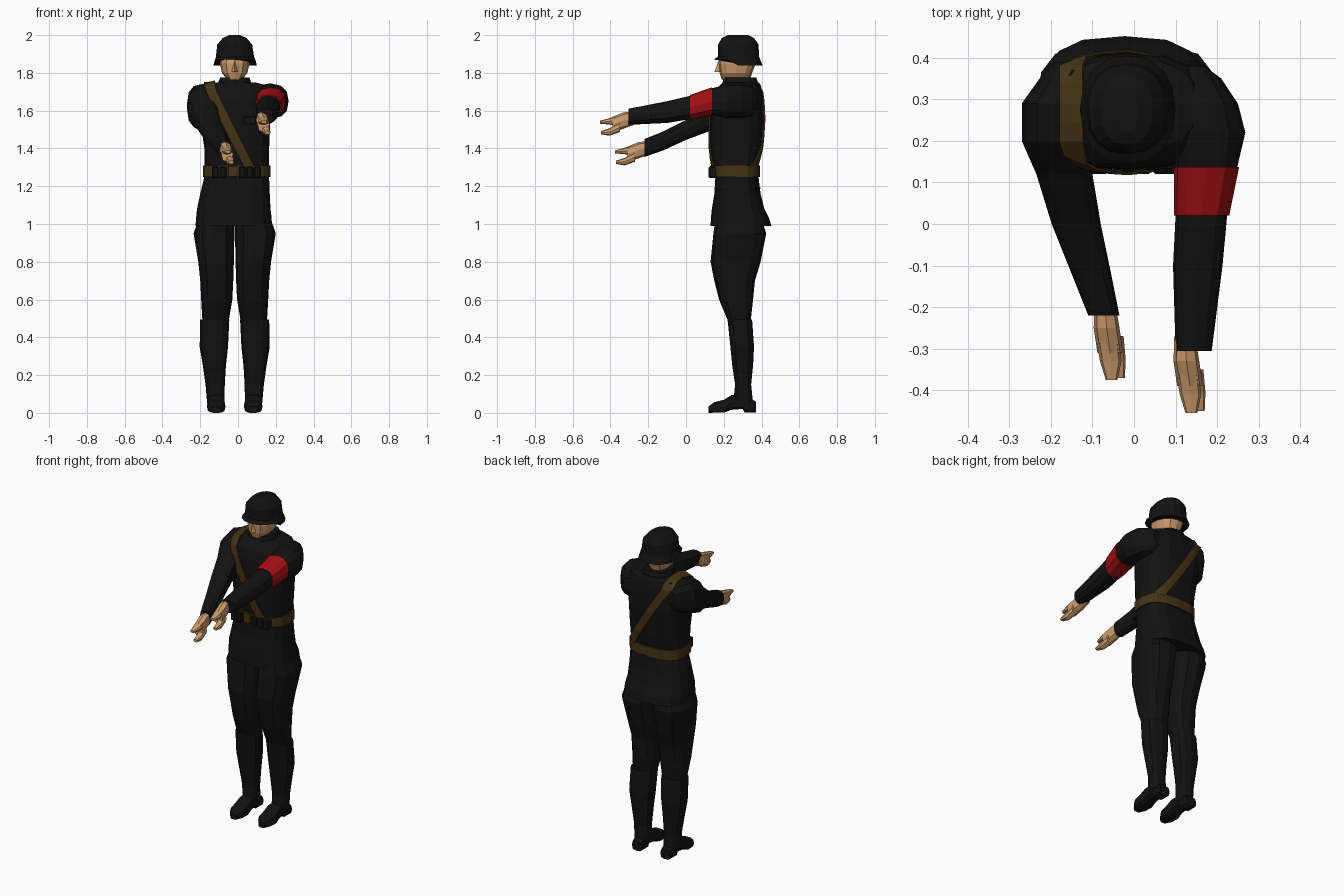
import bpy, bmesh, math
from mathutils import Vector
from mathutils.bvhtree import BVHTree


def mat(name, r, g, b):
    m = bpy.data.materials.new(name)
    m.diffuse_color = (r, g, b, 1)
    return m


BLACK = mat("black cloth", 0.006, 0.006, 0.006)
BROWN = mat("brown leather", 0.055, 0.033, 0.008)
SKIN = mat("skin", 0.62, 0.33, 0.155)
RED = mat("red cloth", 0.36, 0.005, 0.007)
BUTTON = mat("dull button", 0.025, 0.02, 0.012)


def make(name, bm, material):
    bmesh.ops.recalc_face_normals(bm, faces=bm.faces)
    me = bpy.data.meshes.new(name)
    bm.to_mesh(me)
    bm.free()
    me.materials.append(material)
    ob = bpy.data.objects.new(name, me)
    bpy.context.collection.objects.link(ob)
    return ob


def power(v, e):
    return math.copysign(abs(v) ** e, v)


def loft(name, rings, material, axis="z", n=12, e=0.8):
    """Skin rings (position, a min, a max, b min, b max) along an axis."""
    bm = bmesh.new()
    loops = []
    for p, a0, a1, b0, b1 in rings:
        loop = []
        for i in range(n):
            t = 2 * math.pi * i / n
            a = (a0 + a1) / 2 + (a1 - a0) / 2 * power(math.cos(t), e)
            b = (b0 + b1) / 2 + (b1 - b0) / 2 * power(math.sin(t), e)
            loop.append(bm.verts.new((a, b, p) if axis == "z" else (a, p, b)))
        loops.append(loop)
    for lo, hi in zip(loops, loops[1:]):
        for i in range(n):
            j = (i + 1) % n
            bm.faces.new((lo[i], lo[j], hi[j], hi[i]))
    bm.faces.new(loops[0])
    bm.faces.new(loops[-1])
    return make(name, bm, material)


def box(name, x0, x1, y0, y1, z0, z1, material, bevel=0.006):
    bm = bmesh.new()
    bmesh.ops.create_cube(bm, size=1)
    for v in bm.verts:
        v.co = ((x0 + x1) / 2 + v.co.x * (x1 - x0),
                (y0 + y1) / 2 + v.co.y * (y1 - y0),
                (z0 + z1) / 2 + v.co.z * (z1 - z0))
    if bevel:
        bmesh.ops.bevel(bm, geom=bm.edges[:], offset=bevel, segments=1, affect="EDGES")
    return make(name, bm, material)


def tree(*obs):
    verts, polys = [], []
    for ob in obs:
        k = len(verts)
        verts += [v.co.copy() for v in ob.data.vertices]
        polys += [[k + i for i in p.vertices] for p in ob.data.polygons]
    return BVHTree.FromPolygons(verts, polys)


MID = -0.035   # twice the body's middle x


def mirrored(rings):
    return [(p, MID - a1, MID - a0, b0, b1) for p, a0, a1, b0, b1 in rings]


# Tunic with flared skirt
tunic = loft("tunic", [
    (0.99, -.225, .18, .13, .452), (1.03, -.222, .178, .132, .44),
    (1.08, -.217, .172, .137, .415), (1.16, -.2, .168, .15, .395),
    (1.24, -.18, .165, .155, .385), (1.31, -.178, .165, .14, .383),
    (1.40, -.178, .165, .13, .40), (1.55, -.2, .17, .128, .41),
    (1.65, -.21, .175, .132, .41), (1.70, -.21, .175, .145, .405),
    (1.735, -.18, .15, .18, .395), (1.75, -.12, .09, .195, .385)], BLACK, n=16, e=0.72)
loft("collar", [(1.735, -.11, .075, .19, .385), (1.775, -.095, .06, .2, .372)], BLACK)

# Sleeves, both stretched forward
left_sleeve = loft("left_sleeve", [
    (.39, -.19, -.12, 1.62, 1.70), (.36, -.22, -.1, 1.56, 1.73),
    (.29, -.27, -.1, 1.53, 1.742), (.2, -.27, -.1, 1.5, 1.72),
    (.12, -.235, -.1, 1.49, 1.64), (0, -.198, -.08, 1.445, 1.55),
    (-.12, -.15, -.055, 1.39, 1.49), (-.22, -.11, -.035, 1.355, 1.45)], BLACK, "y")
loft("right_sleeve", [
    (.38, .1, .17, 1.62, 1.70), (.35, .09, .21, 1.57, 1.73),
    (.29, .09, .25, 1.56, 1.745), (.22, .09, .268, 1.56, 1.74),
    (.135, .1, .248, 1.578, 1.718), (.02, .1, .224, 1.555, 1.678),
    (-.1, .094, .213, 1.535, 1.65), (-.305, .1, .187, 1.525, 1.61)], BLACK, "y")
loft("armband", [(.137, .096, .253, 1.573, 1.723), (.02, .096, .229, 1.55, 1.683)],
     RED, "y")


# Hands: palm, upper finger group and lower finger group
def hand(side, dx, dy, dz):
    def part(name, rings):
        loft(side + name, [(p + dy, a0 + dx, a1 + dx, b0 + dz, b1 + dz)
                           for p, a0, a1, b0, b1 in rings], SKIN, "y", n=8)
    part("_palm", [(-.19, -.095, -.045, 1.37, 1.44), (-.25, -.097, -.035, 1.348, 1.434),
                   (-.31, -.088, -.026, 1.328, 1.41)])
    part("_upper_fingers", [(-.28, -.09, -.035, 1.365, 1.42), (-.33, -.082, -.03, 1.37, 1.402),
                            (-.375, -.068, -.04, 1.374, 1.39)])
    part("_lower_fingers", [(-.27, -.075, -.025, 1.33, 1.38), (-.325, -.06, -.02, 1.31, 1.35),
                            (-.37, -.05, -.022, 1.318, 1.335)])


hand("left", 0, 0, 0)
hand("right", .192, -.08, .157)

# Head and helmet
loft("head", [
    (1.70, -.062, .027, .235, .345), (1.755, -.062, .027, .225, .342),
    (1.766, -.058, .023, .188, .34), (1.80, -.085, .05, .178, .35),
    (1.85, -.096, .061, .172, .37), (1.9, -.09, .055, .18, .37)], SKIN)
loft("nose", [(1.805, -.032, -.003, .15, .2), (1.825, -.03, -.005, .158, .2),
              (1.865, -.026, -.009, .172, .2)], SKIN, n=4)
helmet = loft("helmet", [
    (1.84, -.13, .1, .145, .405), (1.885, -.117, .085, .168, .387),
    (1.95, -.11, .075, .17, .384), (1.985, -.08, .045, .19, .36),
    (2.0, -.045, .01, .22, .33)], BLACK, n=16, e=0.88)
for v in helmet.data.vertices:       # raise the front brim
    if v.co.z < 1.85 and v.co.y < .22:
        v.co.z += .03

# Trousers, boots and shoes on both sides
trouser = [(1.05, -.2, -.0175, .16, .39), (.95, -.235, -.019, .145, .425),
           (.8, -.21, -.022, .13, .395), (.7, -.2, -.025, .15, .365),
           (.6, -.195, -.03, .175, .355), (.48, -.188, -.05, .225, .342)]
boot = [(.495, -.2, -.046, .22, .35), (.35, -.203, -.053, .235, .36),
        (.25, -.186, -.064, .245, .355), (.15, -.172, -.07, .26, .345),
        (.05, -.163, -.072, .25, .355)]
foot = [(.37, -.15, -.082, .0, .06), (.31, -.158, -.075, .0, .1),
        (.3, -.158, -.075, .02, .1), (.24, -.16, -.07, .015, .095),
        (.2, -.165, -.066, 0, .07), (.15, -.16, -.07, 0, .058),
        (.12, -.138, -.092, 0, .035)]
for side, f in (("left", list), ("right", mirrored)):
    loft(side + "_trouser_leg", f(trouser), BLACK)
    loft(side + "_boot_shaft", f(boot), BLACK)
    loft(side + "_shoe", f(foot), BLACK, "y", n=10, e=0.6)

# Waist belt with pouches
loft("belt", [(1.25, -.185, .172, .135, .391), (1.31, -.185, .172, .132, .391)],
     BROWN, n=16, e=0.72)
for x in (-.138, -.098, .005, .045, .085):
    box("belt_pouch", x, x + .036, .12, .165, 1.243, 1.305, BLACK)
box("belt_buckle", -.052, -.004, .126, .14, 1.25, 1.31, BROWN, 0.002)

# Shoulder strap draped over chest, shoulder and back
body, shoulder = tree(tunic), tree(tunic, left_sleeve)


def drape(t, origin, direction, gap):
    d = Vector(direction)
    hit = t.ray_cast(Vector(origin), d)[0]
    return hit - d * gap if hit else None


rows = []
for i in range(9):
    s = i / 8
    rows.append((body, (.06 - .2 * s, -1, 1.3 + .4 * s), (0, 1, 0)))
for i in range(5):
    rows.append((shoulder, (-.15, .2 + .045 * i, 3), (0, 0, -1)))
for i in range(9):
    s = i / 8
    rows.append((body, (-.14 + .26 * s, 2, 1.7 - .4 * s), (0, -1, 0)))
bm = bmesh.new()
last = None
for t, o, d in rows:
    pts = [drape(t, (o[0] + w, o[1], o[2]), d, .007) for w in (-.028, 0, .028)]
    if None in pts:
        continue
    row = [bm.verts.new(p) for p in pts]
    if last:
        for k in (0, 1):
            bm.faces.new((last[k], last[k + 1], row[k + 1], row[k]))
    last = row
strap = make("shoulder_strap", bm, BROWN)
strap.modifiers.new("thickness", "SOLIDIFY").thickness = .008
strap.modifiers["thickness"].offset = 0

# Buttons and pocket flaps laid on the tunic
for x, z, front in ((.055, 1.53, 1), (-.02, 1.51, 1), (-.02, 1.42, 1), (-.14, 1.18, 1),
                    (.13, 1.18, 1), (-.06, 1.19, 0), (.03, 1.19, 0)):
    p = drape(body, (x, -1 if front else 2, z), (0, 1 if front else -1, 0), 0)
    box("button", x - .006, x + .006, p.y - .005, p.y + .005, z - .006, z + .006, BUTTON, .002)
for x in (-.085, .06):
    p = drape(body, (x, -1, 1.55), (0, 1, 0), 0)
    box("pocket_flap", x - .035, x + .035, p.y - .004, p.y + .012, 1.53, 1.57, BLACK, .003)
